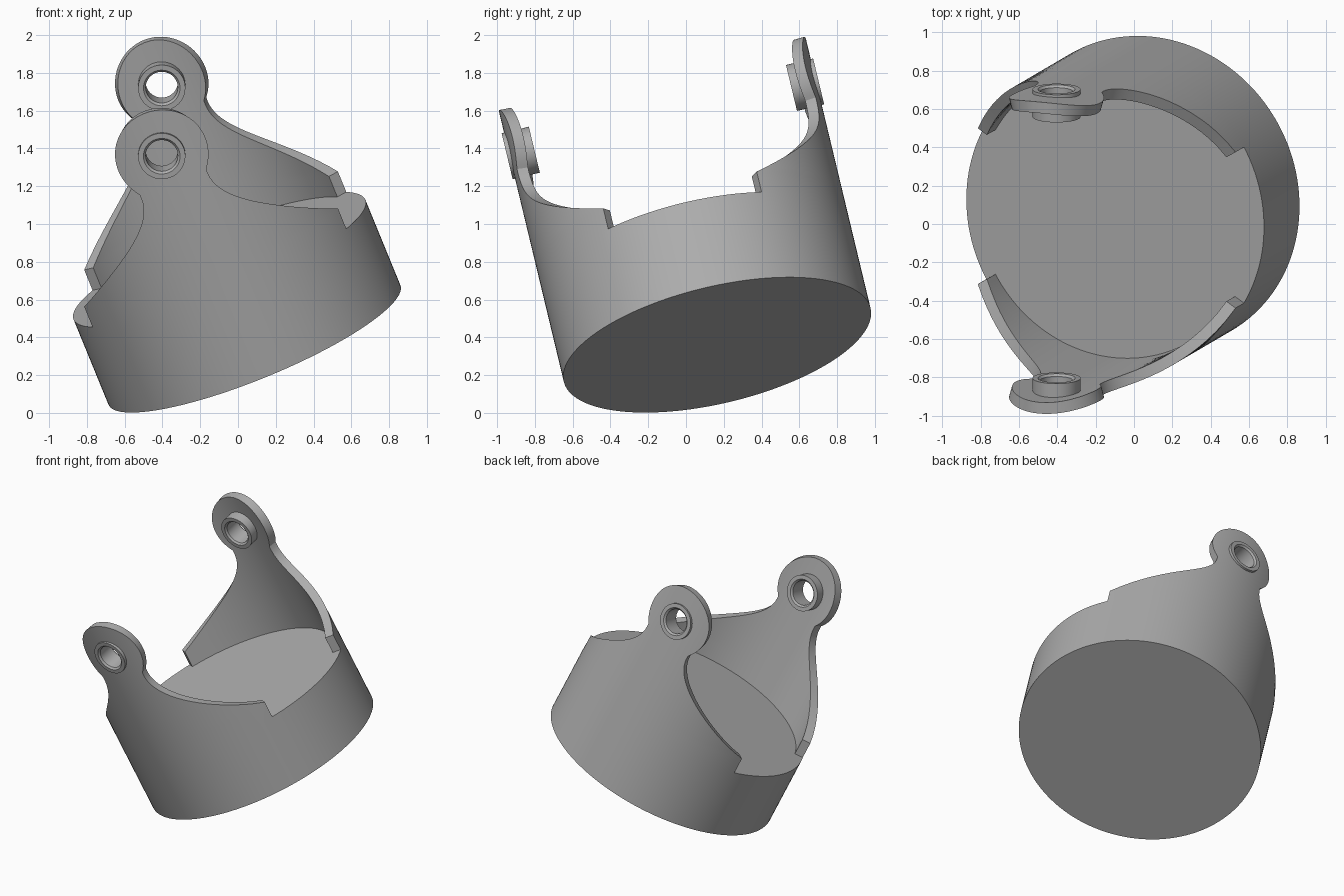
import bpy, bmesh
from math import sin, cos, asin, radians, pi
from mathutils import Vector, Matrix
from mathutils.geometry import interpolate_bezier

if "Cube" in bpy.data.objects:
    bpy.data.objects.remove(bpy.data.objects["Cube"])

R, WALL, FLOOR = 0.835, 0.06, 0.5          # cup radius, wall thickness, floor height
PIVOT_H, EAR_R = 1.325, 0.2475             # pivot height and ear radius

# Tilted frame of the cup
axis = Vector((-0.41, -0.24, 1)).normalized()
across = Vector((0, axis.z, -axis.y)).normalized()
side = across.cross(axis)
frame = Matrix((side, across, axis)).transposed().to_4x4()
frame.translation = (0.087, 0.165, 0.36)

grey = bpy.data.materials.new("plain grey")
grey.use_nodes = True
colour = (0.42, 0.42, 0.42, 1)
grey.diffuse_color = colour
grey.node_tree.nodes["Principled BSDF"].inputs["Base Color"].default_value = colour


def add_object(name, bm):
    mesh = bpy.data.meshes.new(name)
    bm.to_mesh(mesh)
    bm.free()
    mesh.materials.append(grey)
    ob = bpy.data.objects.new(name, mesh)
    bpy.context.collection.objects.link(ob)
    ob.matrix_world = frame
    return ob


def finish(ob):
    """Apply modifiers, then smooth with sharp creases."""
    bpy.ops.object.select_all(action='DESELECT')
    ob.select_set(True)
    bpy.context.view_layer.objects.active = ob
    for mod in list(ob.modifiers):
        bpy.ops.object.modifier_apply(modifier=mod.name)
    bpy.ops.object.shade_smooth_by_angle(angle=radians(30))


def outline():
    """Half-width and height pairs of an ear: step, flare, then round head."""
    flare = interpolate_bezier(Vector((0.723, 0.62, 0)), Vector((0.42, 0.86, 0)),
                               Vector((0.17, 0.98, 0)), Vector((0.19, 1.165, 0)), 24)
    pts = [(0.723, FLOOR)] + [(p.x, p.y) for p in flare]
    for i in range(1, 33):
        a = radians(-40 + 130 * i / 32)
        pts.append((EAR_R * cos(a), PIVOT_H + EAR_R * sin(a)))
    return pts


def ear(name, s):
    bm = bmesh.new()
    cols, rows = 48, []
    for u, h in outline():
        half = asin(u / R)
        angles = [half * (2 * i / cols - 1) for i in range(cols + 1)]
        rows.append([bm.verts.new((s * R * sin(t), s * R * cos(t), h)) for t in angles])
    for low, high in zip(rows, rows[1:]):
        for i in range(cols):
            bm.faces.new((low[i], high[i], high[i + 1], low[i + 1]))
    bmesh.ops.remove_doubles(bm, verts=bm.verts, dist=1e-5)
    ob = add_object(name, bm)
    thick = ob.modifiers.new("thickness", 'SOLIDIFY')
    thick.thickness, thick.offset = WALL, -1
    hole = ob.modifiers.new("hole", 'BOOLEAN')
    hole.operation, hole.solver, hole.object = 'DIFFERENCE', 'EXACT', cutter
    finish(ob)


def boss(name, s):
    """Bushing ring turned around the pivot line."""
    profile = [(0.085, 0.712), (0.097, 0.70), (0.125, 0.70),
               (0.125, 0.848), (0.097, 0.848), (0.085, 0.836)]
    bm = bmesh.new()
    n = 48
    rings = [[bm.verts.new((r * cos(2 * pi * i / n), s * v, PIVOT_H + r * sin(2 * pi * i / n)))
              for i in range(n)] for r, v in profile]
    for k, ring in enumerate(rings):
        nxt = rings[(k + 1) % len(rings)]
        for i in range(n):
            j = (i + 1) % n
            bm.faces.new((ring[i], ring[j], nxt[j], nxt[i]))
    bmesh.ops.recalc_face_normals(bm, faces=bm.faces)
    finish(add_object(name, bm))


# Solid base
bm = bmesh.new()
bmesh.ops.create_cone(bm, cap_ends=True, segments=144, radius1=R, radius2=R, depth=FLOOR,
                      matrix=Matrix.Translation((0, 0, FLOOR / 2)))
finish(add_object("cup_base", bm))

# Pivot hole cutter
bm = bmesh.new()
bmesh.ops.create_cone(bm, cap_ends=True, segments=48, radius1=0.105, radius2=0.105, depth=3,
                      matrix=Matrix.Translation((0, 0, PIVOT_H)) @ Matrix.Rotation(pi / 2, 4, 'X'))
cutter = add_object("pivot_hole_cutter", bm)
cutter.hide_render = True
bpy.context.view_layer.update()

# Ears and bushings on both sides
for label, s in (("front", -1), ("back", 1)):
    ear(label + "_ear_wall", s)
    boss(label + "_pivot_bushing", s)
bpy.data.objects.remove(cutter)
